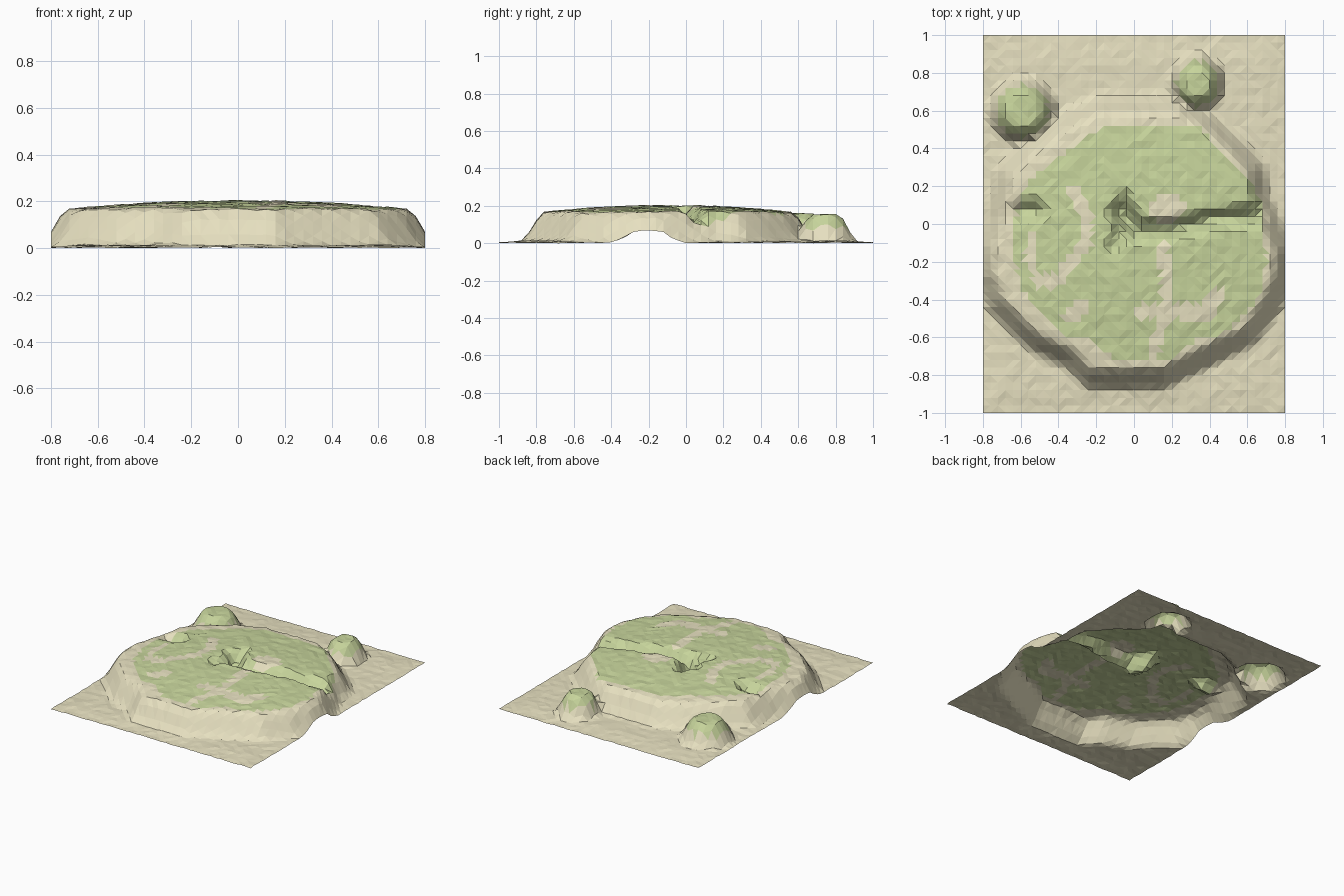
import bpy, bmesh, math, random
from mathutils import Vector

if "Cube" in bpy.data.objects:
    bpy.data.objects.remove(bpy.data.objects["Cube"])

random.seed(4)
NX, NY = 40, 50
STEP = 0.04

# Outlines (x, y): foot of the cliff, and edge of the grass on top
FOOT = [(-.27, -.89), (.17, -.89), (.40, -.77), (.65, -.65), (.79, -.46), (.86, -.28),
        (.86, -.12), (.79, .03), (.73, .17), (.71, .33), (.58, .47), (.42, .61), (.25, .70),
        (-.20, .70), (-.42, .60), (-.62, .45), (-.75, .30), (-.80, .06), (-.86, -.12),
        (-.86, -.28), (-.79, -.46), (-.66, -.60), (-.55, -.69), (-.38, -.77)]
GRASS = [(-.12, .53), (.33, .53), (.45, .40), (.60, .25), (.67, .10), (.70, -.20), (.66, -.40),
         (.48, -.58), (.33, -.60), (.20, -.72), (-.10, -.72), (-.25, -.60), (-.37, -.60),
         (-.60, -.35), (-.65, -.10), (-.60, .15), (-.50, .28), (-.35, .40)]
# Bare sand tracks on the grass: (width, points)
TRACKS = [(.035, [(-.32, .17), (-.25, .04), (-.25, -.08), (-.33, -.20), (-.40, -.30), (-.50, -.30)]),
          (.022, [(-.50, -.30), (-.56, -.18), (-.54, -.06)]),
          (.03, [(.15, -.12), (.17, -.30), (.17, -.45), (.10, -.68)]),
          (.045, [(.05, -.46), (.22, -.46), (.38, -.47), (.44, -.38)]),
          (.07, [(.15, .07), (.20, .10)]),
          (.05, [(-.33, -.48), (-.28, -.44)])]
# Gullies sunk in the top: (half width, depth, points)
GULLIES = [(.07, .075, [(.64, .05), (.40, .02), (.20, -.03), (0, -.03)]),
           (.09, .10, [(0, -.03), (-.06, .06)]),
           (.06, .05, [(-.06, .06), (-.05, .13)]),
           (.06, .04, [(-.06, .0), (-.10, -.12)]),
           (.08, .06, [(-.60, .07), (-.53, .07)])]
# Small hills: centre, foot radii, height
HILLS = [(-.59, .60, .205, .205, .148), (.335, .745, .165, .18, .143)]


def seg_dist(x, y, a, b):
    p, a, b = Vector((x, y)), Vector(a), Vector(b)
    d = b - a
    t = max(0, min(1, (p - a).dot(d) / d.length_squared))
    return (p - a - d * t).length


def path_dist(x, y, pts):
    return min(seg_dist(x, y, a, b) for a, b in zip(pts, pts[1:]))


def inside_dist(x, y, poly):
    """Distance to an outline, positive inside."""
    odd = False
    for (ax, ay), (bx, by) in zip(poly, poly[1:] + poly[:1]):
        if (ay > y) != (by > y) and x < ax + (y - ay) * (bx - ax) / (by - ay):
            odd = not odd
    d = path_dist(x, y, poly + poly[:1])
    return d if odd else -d


def ramp(t):
    t = max(0, min(1, t))
    return t * t * (3 - 2 * t)


def height(x, y):
    edge = min(.8 - abs(x), 1 - abs(y))
    ground = .003 + .009 * ramp(edge / .15) + random.uniform(-.003, .003)
    top = .203 - .045 * (x / .8) ** 2 - .055 * ((y + .1) / .8) ** 2 + random.uniform(-.004, .004)
    k = ramp(inside_dist(x, y, FOOT) / .135)
    z = ground + (top - ground) * k
    for hx, hy, rx, ry, h in HILLS:
        r = math.hypot((x - hx) / rx, (y - hy) / ry)
        z = max(z, ground + h * ramp((1 - r) / .6) - .012 * min(r, 1) ** 2 * (r < 1))
    cut = max(dep * ramp(1 - path_dist(x, y, pts) / w) for w, dep, pts in GULLIES)
    return max(0, z - cut)


def is_grass(x, y):
    for hx, hy, rx, ry, h in HILLS:
        if math.hypot((x - hx) / rx, (y - hy) / ry) < .66:
            return True
    if inside_dist(x, y, GRASS) < 0:
        return False
    return all(path_dist(x, y, pts) > w for w, pts in TRACKS)


def material(name, rgb):
    m = bpy.data.materials.new(name)
    m.diffuse_color = (*rgb, 1)
    m.use_nodes = True
    m.node_tree.nodes["Principled BSDF"].inputs["Base Color"].default_value = m.diffuse_color
    return m


# Terrain sheet: open, faceted triangle grid
bm = bmesh.new()
grid = []
for j in range(NY + 1):
    row = []
    for i in range(NX + 1):
        x, y = -.8 + i * STEP, -1 + j * STEP
        row.append(bm.verts.new((x, y, height(x, y))))
    grid.append(row)
for j in range(NY):
    for i in range(NX):
        a, b, c, d = grid[j][i], grid[j][i + 1], grid[j + 1][i + 1], grid[j + 1][i]
        # split each cell along its flatter diagonal
        if abs(a.co.z - c.co.z) < abs(b.co.z - d.co.z):
            tris = ((a, b, c), (a, c, d))
        else:
            tris = ((a, b, d), (b, c, d))
        for t in tris:
            f = bm.faces.new(t)
            m = f.calc_center_median()
            f.material_index = int(is_grass(m.x, m.y))
# rest the lowest point on the ground
low = min(v.co.z for v in bm.verts)
for v in bm.verts:
    v.co.z -= low
mesh = bpy.data.meshes.new("plateau_terrain")
bm.to_mesh(mesh)
bm.free()
mesh.materials.append(material("sand", (.80, .75, .53)))
mesh.materials.append(material("grass", (.57, .66, .33)))
bpy.context.collection.objects.link(bpy.data.objects.new("plateau_terrain", mesh))
